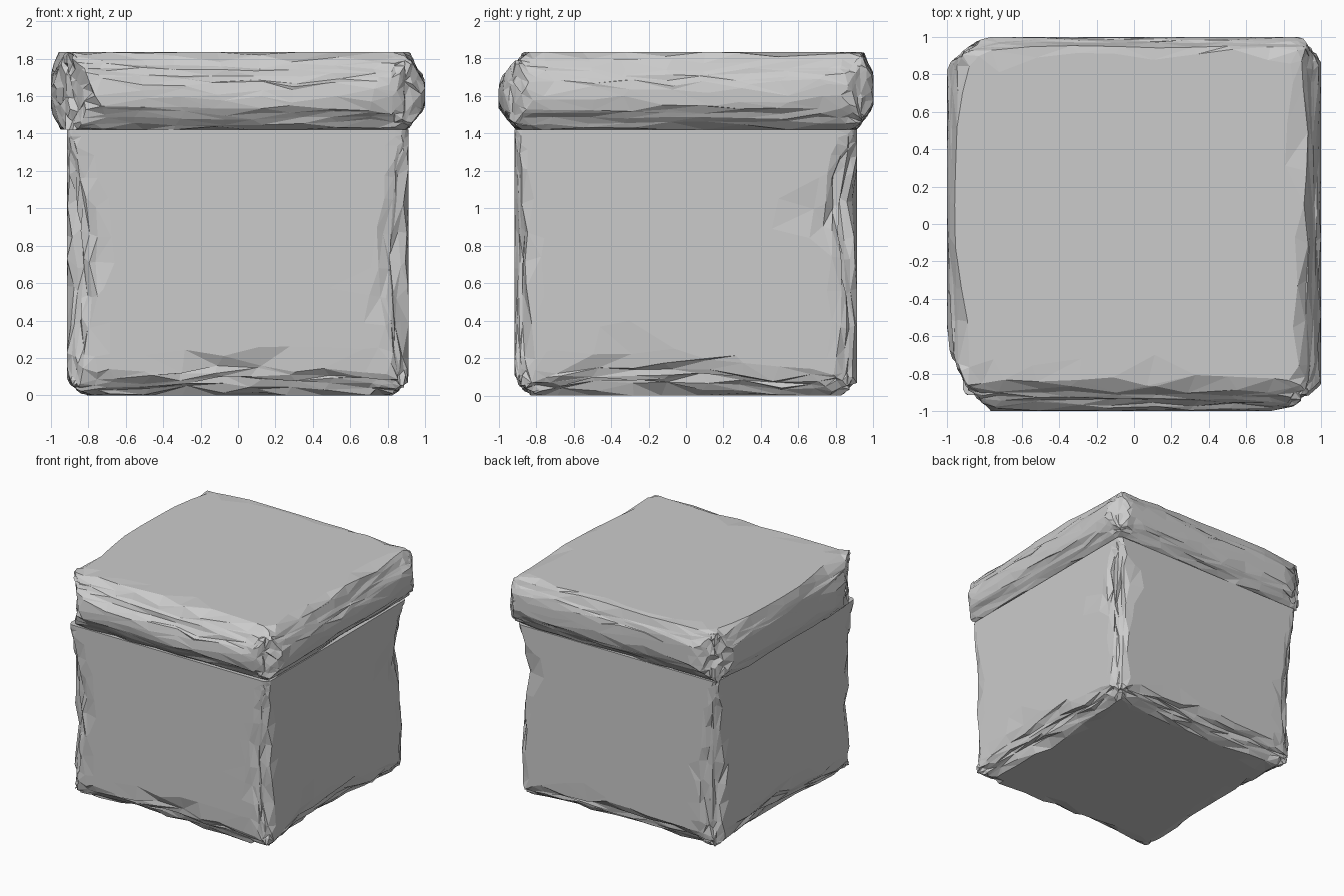
import bpy, bmesh, random

if "Cube" in bpy.data.objects:
    bpy.data.objects.remove(bpy.data.objects["Cube"])

random.seed(7)


def sample(vals, t):
    # piecewise-linear lookup, t in 0..1
    f = min(max(t, 0), 1) * (len(vals) - 1)
    i = min(int(f), len(vals) - 2)
    return vals[i] + (vals[i + 1] - vals[i]) * (f - i)


def stops(lo, hi, band, n):
    inner_lo, inner_hi = lo + band[-1], hi - band[-1]
    mid = [inner_lo + (inner_hi - inner_lo) * i / n for i in range(1, n)]
    return [lo + b for b in band] + mid + [hi - b for b in reversed(band)]


def worn_block(name, lo, hi, bands, counts, edges, rough):
    """Box shell whose edges are chipped by widths varying along each edge."""
    grid = [stops(lo[k], hi[k], bands[k], counts[k]) for k in range(3)]
    bm = bmesh.new()
    verts = {}

    def vert(key):
        if key not in verts:
            verts[key] = bm.verts.new([grid[k][key[k]] for k in range(3)])
        return verts[key]

    for k in range(3):
        u, v = (k + 1) % 3, (k + 2) % 3
        for end in (0, len(grid[k]) - 1):
            for i in range(len(grid[u]) - 1):
                for j in range(len(grid[v]) - 1):
                    quad = []
                    for di, dj in ((0, 0), (1, 0), (1, 1), (0, 1)):
                        key = [0, 0, 0]
                        key[k], key[u], key[v] = end, i + di, j + dj
                        quad.append(vert(tuple(key)))
                    bm.faces.new(quad)

    for vtx in bm.verts:
        p = vtx.co
        # slide points within their own face so the facets are irregular
        for k in range(3):
            d = min(p[k] - lo[k], hi[k] - p[k])
            if d > 0.03:
                p[k] += random.uniform(-0.4, 0.4) * min(d, 0.09)
        # cut each edge back to its slanted chip plane
        for (a, sa, b, sb), (wa, wb) in edges.items():
            c = 3 - a - b
            t = (p[c] - lo[c]) / (hi[c] - lo[c])
            grow = 1 + random.uniform(-rough, rough)
            ea, eb = sample(wa, t) * grow, sample(wb, t) * grow
            da = hi[a] - p[a] if sa > 0 else p[a] - lo[a]
            db = hi[b] - p[b] if sb > 0 else p[b] - lo[b]
            cut = (1 - da / ea - db / eb) / 2
            if cut > 0:
                p[a] -= sa * cut * ea
                p[b] -= sb * cut * eb

    bmesh.ops.triangulate(bm, faces=bm.faces[:])
    bmesh.ops.recalc_face_normals(bm, faces=bm.faces[:])
    mesh = bpy.data.meshes.new(name)
    bm.to_mesh(mesh)
    bm.free()
    obj = bpy.data.objects.new(name, mesh)
    bpy.context.collection.objects.link(obj)
    return obj


X, Y, Z = 0, 1, 2

# Stone body: chipped upright and bottom edges, crisp top edges
body_edges = {
    (X, -1, Y, -1): ([.06, .14, .16, .13, .02], [.08, .11, .11, .1, .02]),
    (X, 1, Y, -1): ([.06, .13, .19, .13, .03], [.06, .08, .08, .06, .02]),
    (X, 1, Y, 1): ([.07, .06, .09, .13, .02], [.1, .08, .13, .24, .03]),
    (X, -1, Y, 1): ([.1, .15, .15, .1, .02], [.1, .12, .1, .08, .02]),
    (Y, -1, Z, -1): ([.09, .13, .12, .1, .09], [.08, .1, .22, .13, .12]),
    (X, 1, Z, -1): ([.08, .13, .14, .1, .08], [.07, .18, .23, .1, .13]),
    (Y, 1, Z, -1): ([.1, .13, .15, .1, .08], [.1, .17, .12, .15, .07]),
    (X, -1, Z, -1): ([.08, .1, .15, .12, .09], [.1, .12, .2, .15, .08]),
}
side = [0, .035, .08, .14, .23]
worn_block("stone_body", (-.915, -.915, 0), (.912, .912, 1.42),
           [side] * 3, (7, 7, 6), body_edges, .22)

# Stone lid: thick slab with heavily rounded rim
lid_edges = {
    (X, -1, Y, -1): ([.2, .24, .2], [.34, .36, .3]),
    (X, 1, Y, -1): ([.2, .2, .2], [.14, .14, .14]),
    (X, 1, Y, 1): ([.12, .11, .12], [.13, .13, .13]),
    (X, -1, Y, 1): ([.18, .2, .18], [.16, .16, .16]),
    (Y, -1, Z, 1): ([.14, .16, .14, .13, .15], [.14, .18, .21, .19, .14]),
    (X, 1, Z, 1): ([.13, .1, .08, .09, .11], [.15, .18, .2, .17, .14]),
    (Y, 1, Z, 1): ([.11, .05, .06, .06, .08], [.12, .12, .16, .12, .12]),
    (X, -1, Z, 1): ([.09, .08, .03, .05, .1], [.14, .16, .12, .14, .14]),
    (Y, -1, Z, -1): ([.1, .09, .09, .1, .11], [.12, .14, .11, .13, .15]),
    (X, 1, Z, -1): ([.1, .1, .09, .1, .1], [.13, .12, .14, .12, .14]),
    (Y, 1, Z, -1): ([.1, .09, .1, .09, .1], [.12, .14, .11, .14, .13]),
    (X, -1, Z, -1): ([.09, .05, .06, .05, .09], [.12, .1, .1, .12, .12]),
}
rim = [0, .04, .09, .16, .27]
worn_block("stone_lid", (-1, -1, 1.42), (1, 1, 1.835),
           [rim, rim, [0, .05, .1, .15]], (7, 7, 2), lid_edges, .1)
